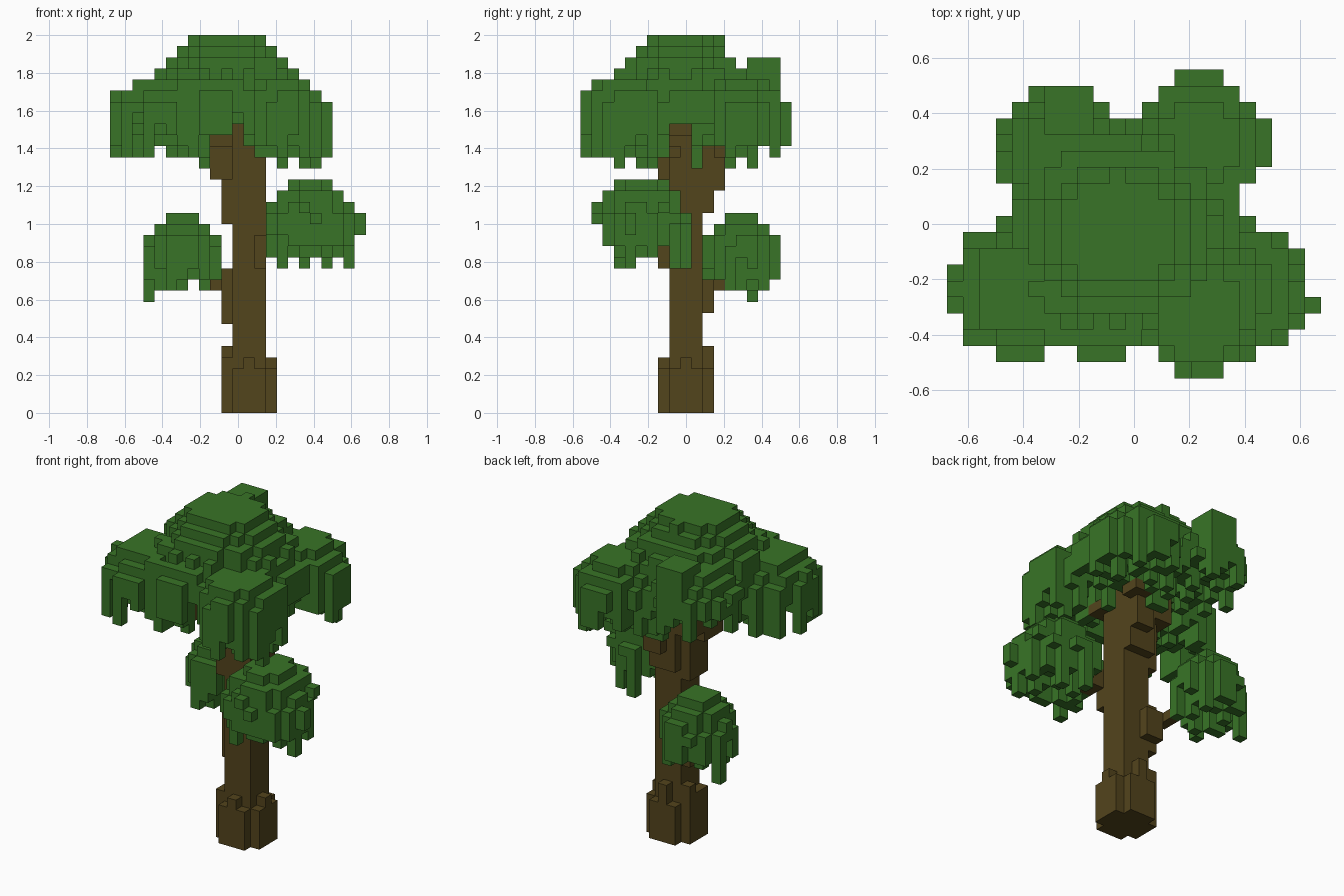
import bpy
import bmesh
import math
import random
from mathutils import Vector

random.seed(7)
CELL = 2 / 34

cube = bpy.data.objects.get("Cube")
if cube:
    bpy.data.objects.remove(cube, do_unlink=True)


def make_material(name, colour):
    mat = bpy.data.materials.new(name)
    mat.use_nodes = True
    mat.diffuse_color = (*colour, 1)
    bsdf = next(n for n in mat.node_tree.nodes if n.type == 'BSDF_PRINCIPLED')
    bsdf.inputs["Base Color"].default_value = (*colour, 1)
    bsdf.inputs["Roughness"].default_value = 0.9
    return mat


def block(x, y, z):
    """All cells in inclusive ranges."""
    return {(a, b, c) for a in range(x[0], x[1] + 1)
            for b in range(y[0], y[1] + 1) for c in range(z[0], z[1] + 1)}


def clump(cx, cy, radius, top, drop, bottom, hollow=2, flat=0):
    """Leafy dome with a stepped top, ragged strands and short rim columns."""
    cells = set()
    reach = math.ceil(radius) + 1
    for a in range(math.floor(cx) - reach, math.ceil(cx) + reach + 1):
        for b in range(math.floor(cy) - reach, math.ceil(cy) + reach + 1):
            d = math.hypot(a - cx, b - cy)
            if d > radius:
                continue
            if flat:
                high = top - math.ceil(max(0, d - flat))
            else:
                high = top - math.floor(drop * (d / radius) ** 2)
            low = bottom + random.choice((-1, 0, 0, 1, 1, 2))
            low += round(hollow * (1 - d / radius))
            if d > 0.82 * radius:
                high -= random.choice((0, 0, 1))
                low += random.choice((0, 0, 1, 2))
            cells |= block((a, a), (b, b), (min(low, high), high))
    return cells


def build(name, cells, mat):
    """Skin the outside of a set of cells."""
    bm = bmesh.new()
    verts = {}

    def corner(p):
        key = tuple(round(v * 2) for v in p)
        if key not in verts:
            verts[key] = bm.verts.new(p * CELL)
        return verts[key]

    for cell in sorted(cells):
        centre = Vector(cell) + Vector((0, 0, 0.5))
        for axis in range(3):
            for sign in (-1, 1):
                near = list(cell)
                near[axis] += sign
                if tuple(near) in cells:
                    continue
                n, u, v = Vector(), Vector(), Vector()
                n[axis] = sign / 2
                u[(axis + 1) % 3] = sign / 2
                v[(axis + 2) % 3] = 0.5
                bm.faces.new([corner(centre + n + s * u + t * v)
                              for s, t in ((-1, -1), (1, -1), (1, 1), (-1, 1))])
    mesh = bpy.data.meshes.new(name)
    bm.to_mesh(mesh)
    bm.free()
    mesh.materials.append(mat)
    bpy.context.collection.objects.link(bpy.data.objects.new(name, mesh))


bark = make_material("brown bark", (0.086, 0.058, 0.0115))
leaf = make_material("green leaves", (0.040, 0.175, 0.020))

# Trunk with a flared foot of uneven roots
trunk = block((0, 2), (-1, 1), (0, 24)) | block((0, 0), (-1, 0), (25, 26))
for a in range(-1, 4):
    for b in range(-2, 3):
        if abs(a - 1) + abs(b) < 4:
            trunk |= block((a, a), (b, b), (0, random.choice((3, 4, 4, 5))))

# Fork and branch stubs
for part in (
    ((-1, 2), (-1, 1), (17, 23)),
    ((0, 2), (0, 2), (18, 23)),
    ((1, 2), (1, 3), (20, 22)),
    ((-2, -1), (-2, 0), (21, 23)),
    ((-4, -4), (-4, -3), (23, 24)),
    ((-3, -3), (-3, -2), (23, 24)),
    ((2, 3), (-2, -1), (23, 23)),
    ((2, 3), (3, 4), (23, 23)),
    ((-2, -1), (1, 2), (22, 24)),
    ((-1, 0), (0, 1), (8, 12)),
    ((-1, 0), (1, 2), (9, 11)),
    ((-2, -2), (2, 3), (11, 11)),
    ((2, 2), (-2, -1), (13, 15)),
    ((3, 4), (-3, -2), (15, 16)),
):
    trunk |= block(*part)

# Crown: broad stepped dome with four drooping lobes
crown = clump(-1, -0.4, 6.35, 33, 0, 26, flat=3.4)
for x, y, r, top, drop, bottom in (
    (-4.5, 4.5, 4.0, 30, 2.6, 25),
    (4, 5, 4.2, 29, 2.4, 23),
    (4, -5.3, 3.9, 29, 1.8, 23),
    (-7, -4, 4.25, 29, 2.2, 23),
):
    crown |= clump(x, y, r, top, drop, bottom)
# Outermost leaf tufts of the crown
for tuft in (
    ((8, 8), (4, 5), (26, 27)),
    ((3, 5), (9, 9), (26, 27)),
    ((-5, -3), (6, 8), (27, 31)),
    ((-5, 0), (-7, -7), (27, 29)),
    ((-3, -1), (-8, -8), (25, 28)),
    ((6, 6), (-1, 2), (26, 28)),
):
    crown |= block(*tuft)

# Two lower leaf clumps
right_clump = clump(6.6, -4, 4.2, 20, 3.1, 14)
right_clump |= block((11, 11), (-5, -5), (16, 17))
left_clump = clump(-5, 5, 3.4, 17, 3, 11)

build("trunk", trunk, bark)
build("crown_leaves", crown - trunk, leaf)
build("right_leaf_clump", right_clump - trunk, leaf)
build("left_leaf_clump", left_clump - trunk, leaf)
